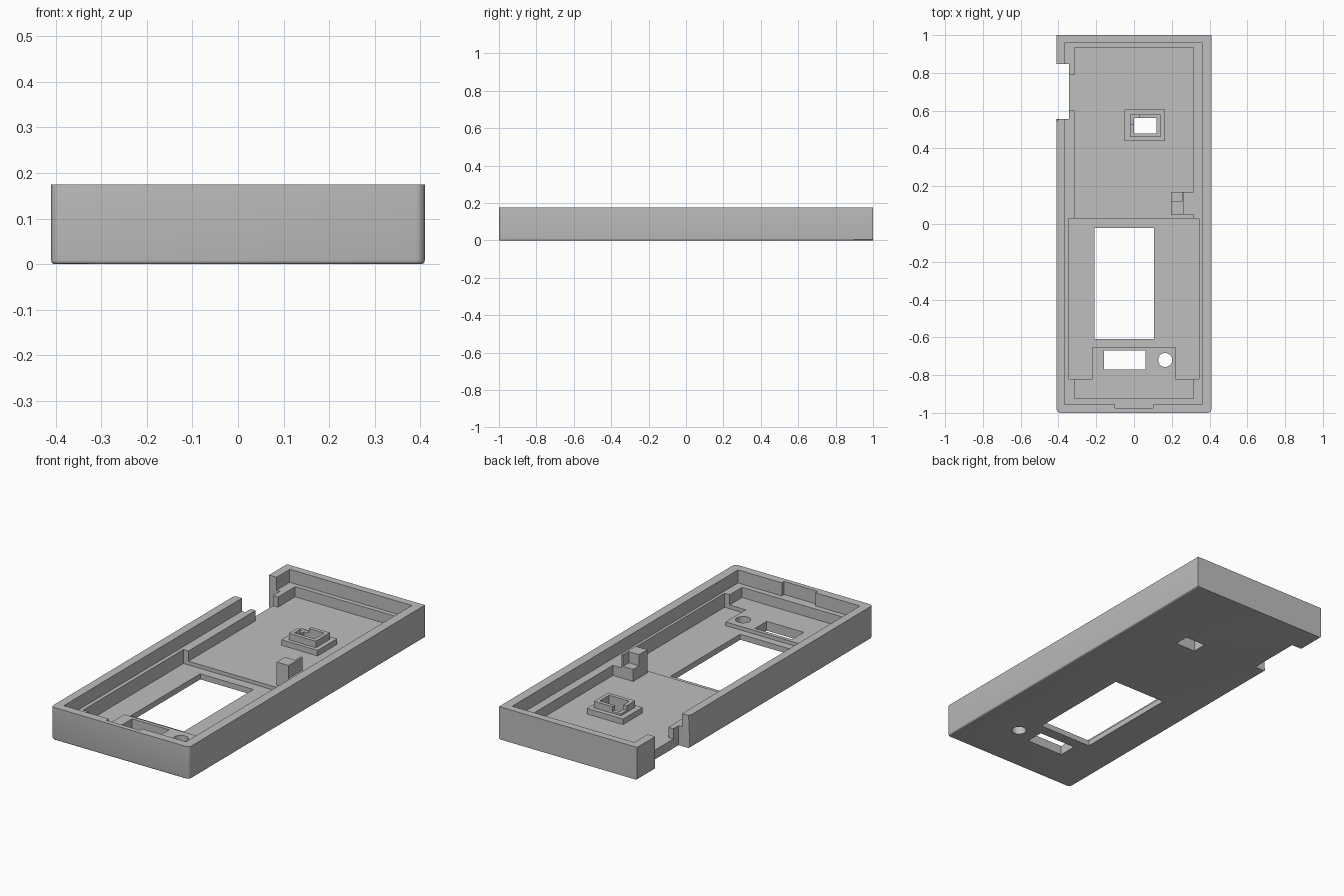
import bpy
import bmesh

old = bpy.data.objects.get("Cube")
if old:
    bpy.data.objects.remove(old, do_unlink=True)

grey = bpy.data.materials.new("light grey plastic")
grey.use_nodes = True
GREY = (0.52, 0.52, 0.52, 1)
grey.diffuse_color = GREY
grey.node_tree.nodes["Principled BSDF"].inputs["Base Color"].default_value = GREY

RIM, LEDGE, FLOOR, POCKET = 0.175, 0.105, 0.05, 0.03
ABOVE, BELOW = 0.3, -0.1


def add_object(name, bm):
    mesh = bpy.data.meshes.new(name)
    bm.to_mesh(mesh)
    bm.free()
    obj = bpy.data.objects.new(name, mesh)
    bpy.context.collection.objects.link(obj)
    mesh.materials.append(grey)
    return obj


def box(name, x, y, z):
    """Box spanning the given (low, high) ranges."""
    bm = bmesh.new()
    bmesh.ops.create_cube(bm, size=1)
    for v in bm.verts:
        v.co = [r[0] if c < 0 else r[1] for c, r in zip(v.co, (x, y, z))]
    return add_object(name, bm)


def subtract(obj, cutter):
    cutter.hide_render = True
    mod = obj.modifiers.new("cut", "BOOLEAN")
    mod.operation, mod.solver, mod.object = "DIFFERENCE", "EXACT", cutter
    bpy.context.view_layer.objects.active = obj
    bpy.ops.object.modifier_apply(modifier=mod.name)
    bpy.data.objects.remove(cutter, do_unlink=True)


def cut(obj, x, y, bottom=BELOW):
    subtract(obj, box("cutter", x, y, (bottom, ABOVE)))


def bevel_edges(obj, test, width, segments):
    bm = bmesh.new()
    bm.from_mesh(obj.data)
    chosen = [e for e in bm.edges if test(e.verts[0].co, e.verts[1].co)]
    bmesh.ops.bevel(bm, geom=chosen, offset=width, segments=segments,
                    profile=0.5, affect="EDGES")
    bm.to_mesh(obj.data)
    bm.free()


# Outer case: rounded front corners and softened bottom edges
case = box("case_shell", (-0.41, 0.41), (-1, 1), (0, RIM))
bevel_edges(case, lambda a, b: a.y < -0.9 and b.y < -0.9 and abs(a.z - b.z) > 0.1, 0.02, 4)
bevel_edges(case, lambda a, b: max(a.z, b.z) < 0.01 and min(a.y, b.y) < 0.99, 0.008, 3)

# Rim recess, inner cavity, and latch slot in the front wall
cut(case, (-0.365, 0.36), (-0.955, 0.96), LEDGE)
cut(case, (-0.315, 0.315), (-0.925, 0.935), FLOOR)
cut(case, (-0.1, 0.1), (-0.975, -0.94), LEDGE)

# Deeper front pocket with two side arms
cut(case, (-0.345, 0.345), (-0.65, 0.03), POCKET)
for side in (-1, 1):
    cut(case, sorted((side * 0.22, side * 0.345)), (-0.82, -0.6), POCKET)

# Screen window and small rectangular opening
cut(case, (-0.21, 0.105), (-0.61, -0.02))
cut(case, (-0.16, 0.06), (-0.77, -0.67))

# Round hole
bm = bmesh.new()
bmesh.ops.create_cone(bm, cap_ends=True, segments=32, radius1=0.037, radius2=0.037, depth=0.4)
bmesh.ops.translate(bm, verts=bm.verts, vec=(0.165, -0.72, 0))
subtract(case, add_object("cutter", bm))

# Side notch with rounded front shoulder, and gap in the ledge behind it
cut(case, (-0.5, -0.345), (0.555, 0.848))
cut(case, (-0.4, -0.3), (0.6, 0.79), FLOOR)
bevel_edges(case, lambda a, b: all(abs(p.x + 0.41) < 0.002 and abs(p.y - 0.555) < 0.002
                                   for p in (a, b)) and abs(a.z - b.z) > 0.1, 0.015, 3)

# Rear pedestal and guide ring around the through hole
HOLE = ((0, 0.12), (0.48, 0.56))
pedestal = box("pedestal", (-0.05, 0.165), (0.44, 0.605), (FLOOR, 0.08))
ring = box("guide_ring", (-0.02, 0.14), (0.46, 0.58), (0.08, 0.115))
cut(ring, (-0.03, 0.03), (0.53, 0.59), 0.09)
for part in (case, pedestal, ring):
    cut(part, *HOLE)

# Stepped support post joined to the side ledge
post = box("support_post", (0.195, 0.265), (0.05, 0.17), (FLOOR, RIM))
cut(post, (0.18, 0.255), (0.12, 0.18), 0.115)
rib = box("post_rib", (0.265, 0.315), (0.05, 0.17), (FLOOR, LEDGE))

# Smooth only the rounded edges
for obj in (case, pedestal, ring, post, rib):
    bpy.ops.object.select_all(action="DESELECT")
    obj.select_set(True)
    bpy.context.view_layer.objects.active = obj
    bpy.ops.object.shade_smooth_by_angle()
